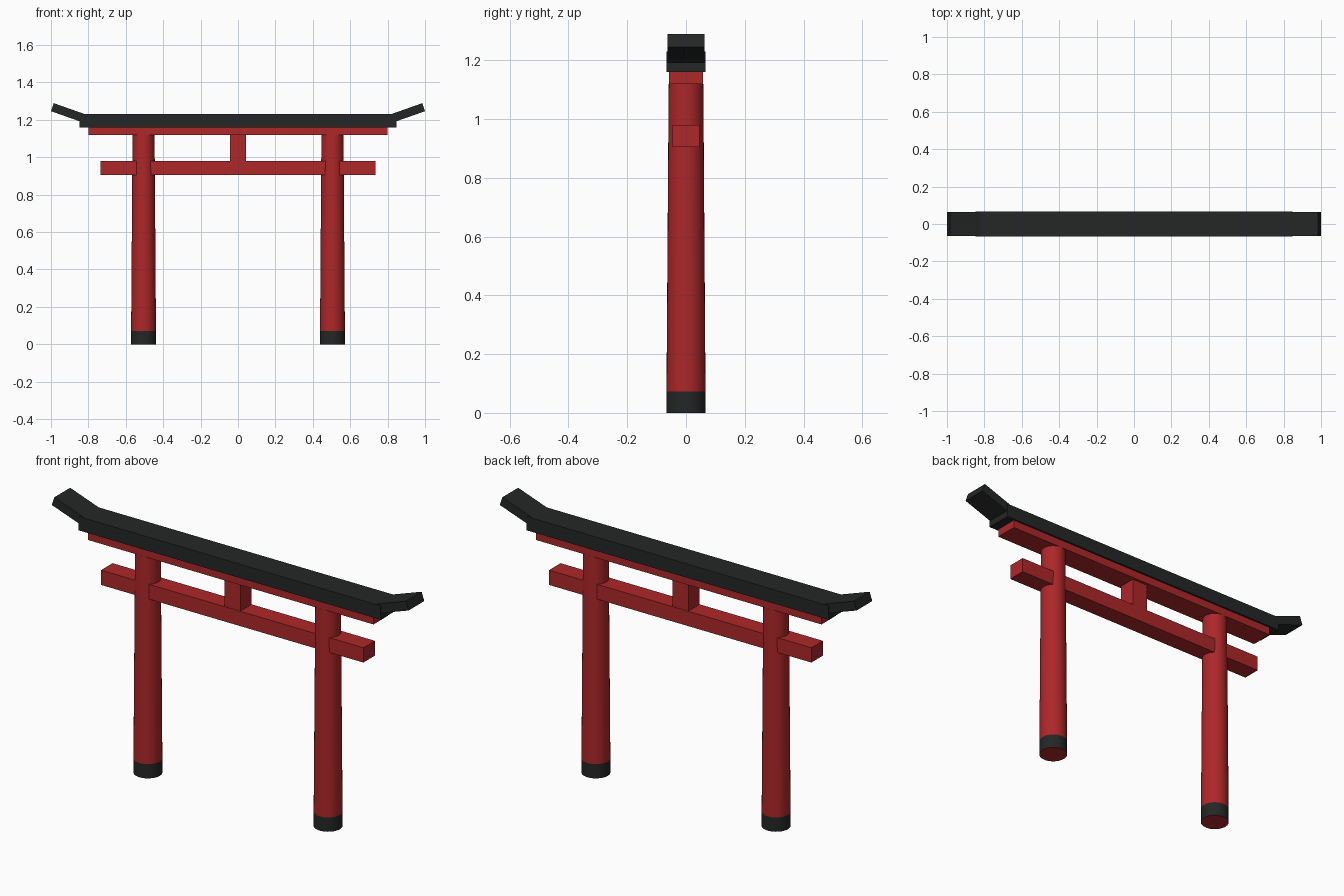
import bpy, bmesh, math
from mathutils import Matrix

if "Cube" in bpy.data.objects:
    bpy.data.objects.remove(bpy.data.objects["Cube"])


def material(name, rgb):
    m = bpy.data.materials.new(name)
    m.diffuse_color = (*rgb, 1.0)
    m.use_nodes = True
    m.node_tree.nodes["Principled BSDF"].inputs["Base Color"].default_value = m.diffuse_color
    return m


RED = material("vermilion red", (0.42, 0.02, 0.022))
BLACK = material("charcoal black", (0.018, 0.019, 0.019))


def finish(name, bm, mats):
    bmesh.ops.recalc_face_normals(bm, faces=bm.faces)
    me = bpy.data.meshes.new(name)
    bm.to_mesh(me)
    bm.free()
    for m in mats:
        me.materials.append(m)
    ob = bpy.data.objects.new(name, me)
    bpy.context.collection.objects.link(ob)
    return ob


def prism(name, outline, half_depth, mat):
    """Extrude an x-z outline symmetrically along y."""
    bm = bmesh.new()
    face = bm.faces.new([bm.verts.new((x, -half_depth, z)) for x, z in outline])
    ext = bmesh.ops.extrude_face_region(bm, geom=[face])["geom"]
    verts = [g for g in ext if isinstance(g, bmesh.types.BMVert)]
    bmesh.ops.translate(bm, verts=verts, vec=(0, 2 * half_depth, 0))
    return finish(name, bm, [mat])


def beam(name, half_x, half_y, z0, z1, mat):
    outline = [(-half_x, z0), (half_x, z0), (half_x, z1), (-half_x, z1)]
    return prism(name, outline, half_y, mat)


def pillar(name, x):
    """Tapered round post whose foot band is black on the sides only."""
    height, band = 1.12, 0.072
    bm = bmesh.new()
    bmesh.ops.create_cone(bm, cap_ends=True, segments=32, radius1=0.067,
                          radius2=0.059, depth=height,
                          matrix=Matrix.Translation((x, 0, height / 2)))
    bmesh.ops.bisect_plane(bm, geom=bm.verts[:] + bm.edges[:] + bm.faces[:],
                           plane_co=(0, 0, band), plane_no=(0, 0, 1))
    for f in bm.faces:
        if abs(f.normal.z) < 0.5 and f.calc_center_median().z < band:
            f.material_index = 1
    ob = finish(name, bm, [RED, BLACK])
    bpy.context.view_layer.objects.active = ob
    ob.select_set(True)
    bpy.ops.object.shade_smooth_by_angle(angle=math.radians(40))
    ob.select_set(False)


# Posts and upturned roof ends, one per side
for side, s in (("left", -1), ("right", 1)):
    pillar(side + "_pillar", s * 0.505)
    tip = [(0.815, 1.181), (1.0, 1.246), (0.985, 1.289), (0.818, 1.23)]
    prism(side + "_roof_tip", [(s * x, z) for x, z in tip], 0.063, BLACK)

# Crossbeams, centre strut and roof beam
beam("lower_crossbeam", 0.735, 0.046, 0.905, 0.98, RED)
beam("centre_strut", 0.044, 0.044, 0.98, 1.12, RED)
beam("upper_crossbeam", 0.80, 0.058, 1.12, 1.16, RED)
beam("roof_beam", 0.847, 0.067, 1.16, 1.23, BLACK)
